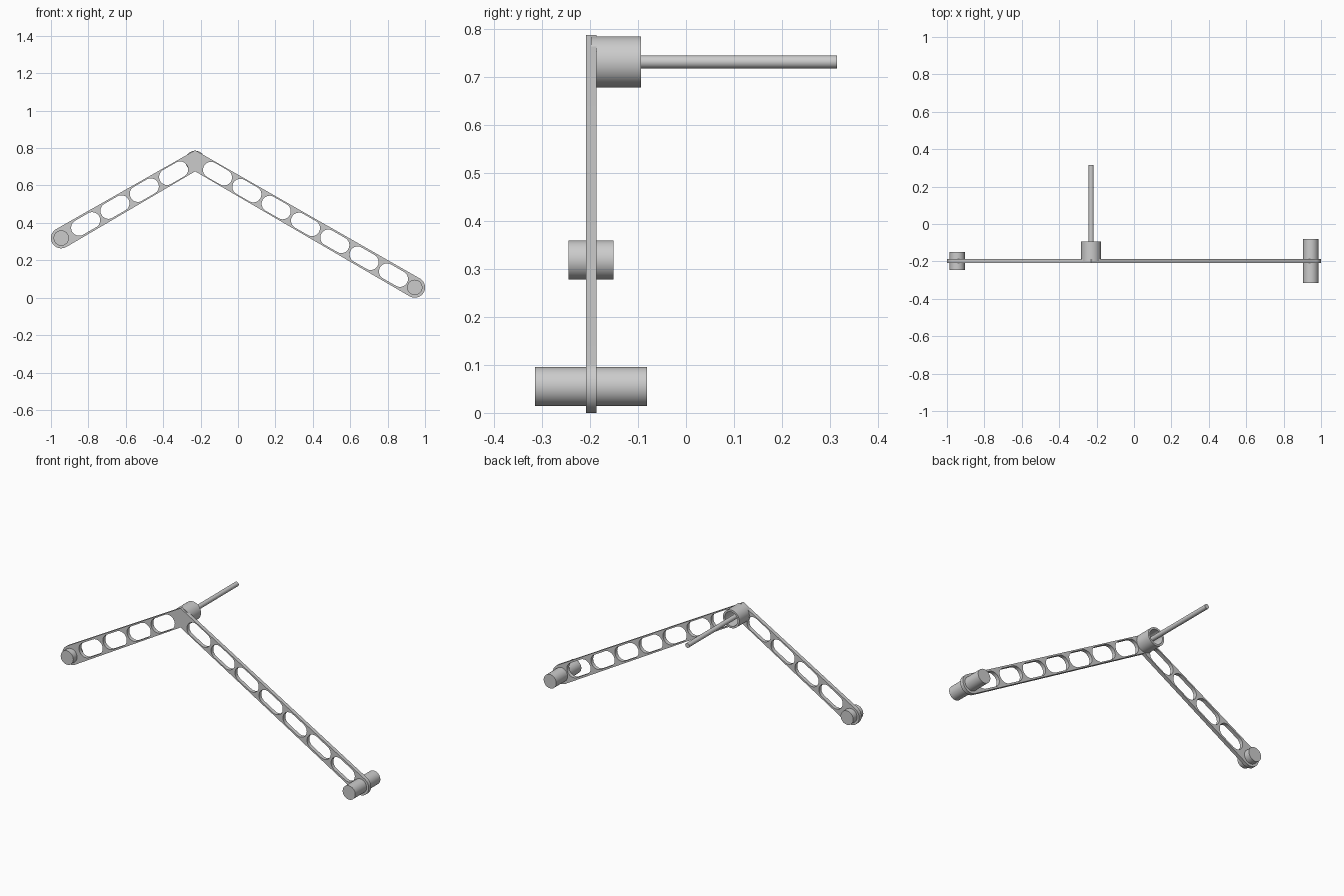
import bpy, math
from mathutils import Vector

if "Cube" in bpy.data.objects:
    bpy.data.objects.remove(bpy.data.objects["Cube"])

Y = -0.198                       # mid-plane of the flat frame
LEFT, HUB, RIGHT = Vector((-0.945, 0.319)), Vector((-0.229, 0.732)), Vector((0.945, 0.055))
END_R, HALF_W, SLOT_R, SLOT_L = 0.055, 0.049, 0.043, 0.166


def arc(c, r, a0, a1, n=20):
    return [c + r * Vector((math.cos(a0 + (a1 - a0) * i / n), math.sin(a0 + (a1 - a0) * i / n)))
            for i in range(n + 1)]


def smooth(ob):
    bpy.ops.object.select_all(action='DESELECT')
    ob.select_set(True)
    bpy.context.view_layer.objects.active = ob
    if ob.type == 'CURVE':
        bpy.ops.object.convert(target='MESH')
    bpy.ops.object.shade_smooth_by_angle(angle=math.radians(35))


def slot(start, end, dist):
    d = (end - start).normalized()
    a, c, h = math.atan2(d.y, d.x), start + d * dist, SLOT_L / 2 - SLOT_R
    q = math.pi / 2
    return arc(c + d * h, SLOT_R, a - q, a + q) + arc(c - d * h, SLOT_R, a + q, a + 3 * q)


def cylinder(name, c, r, y0, y1):
    bpy.ops.mesh.primitive_cylinder_add(vertices=48, radius=r, depth=y1 - y0,
                                        location=(c.x, (y0 + y1) / 2, c.y),
                                        rotation=(math.pi / 2, 0, 0))
    ob = bpy.context.object
    ob.name = name
    smooth(ob)


def plate(name, loops, y0, y1):
    # filled 2D curve; inner loops become holes
    cu = bpy.data.curves.new(name, 'CURVE')
    cu.dimensions, cu.fill_mode, cu.extrude = '2D', 'BOTH', (y1 - y0) / 2
    for pts in loops:
        sp = cu.splines.new('POLY')
        sp.points.add(len(pts) - 1)
        for p, v in zip(sp.points, pts):
            p.co = (v.x, v.y, 0, 1)
        sp.use_cyclic_u = True
    ob = bpy.data.objects.new(name, cu)
    ob.location.y = (y0 + y1) / 2
    ob.rotation_euler.x = math.pi / 2
    bpy.context.collection.objects.link(ob)
    smooth(ob)


# bent frame with rounded ends and a row of slots in each arm
aL = math.atan2(*(LEFT - HUB).yx)
aR = math.atan2(*(RIGHT - HUB).yx)
q = math.pi / 2
peak = Vector((0, HALF_W / math.cos(aR)))
outline = [HUB + peak] + arc(LEFT, END_R, aL - q + 2 * math.pi, aL + q + 2 * math.pi)
outline += [HUB - peak] + arc(RIGHT, END_R, aR - q, aR + q)
slots = [slot(HUB, LEFT, 0.133 + 0.181 * i) for i in range(4)]
slots += [slot(HUB, RIGHT, 0.138 + 0.181 * i) for i in range(7)]
plate("slotted_frame", [outline] + slots, Y - 0.011, Y + 0.011)

# end pins passing through the frame
cylinder("left_pin", LEFT, 0.041, Y - 0.047, Y + 0.047)
cylinder("right_pin", RIGHT, 0.041, Y - 0.117, Y + 0.117)

# open hub and long rod behind the bend
plate("hub_tube", [arc(HUB, r, 0, 2 * math.pi * 47 / 48, 47) for r in (0.0535, 0.042)], Y, -0.094)
cylinder("hub_rod", HUB, 0.0135, Y, 0.315)
